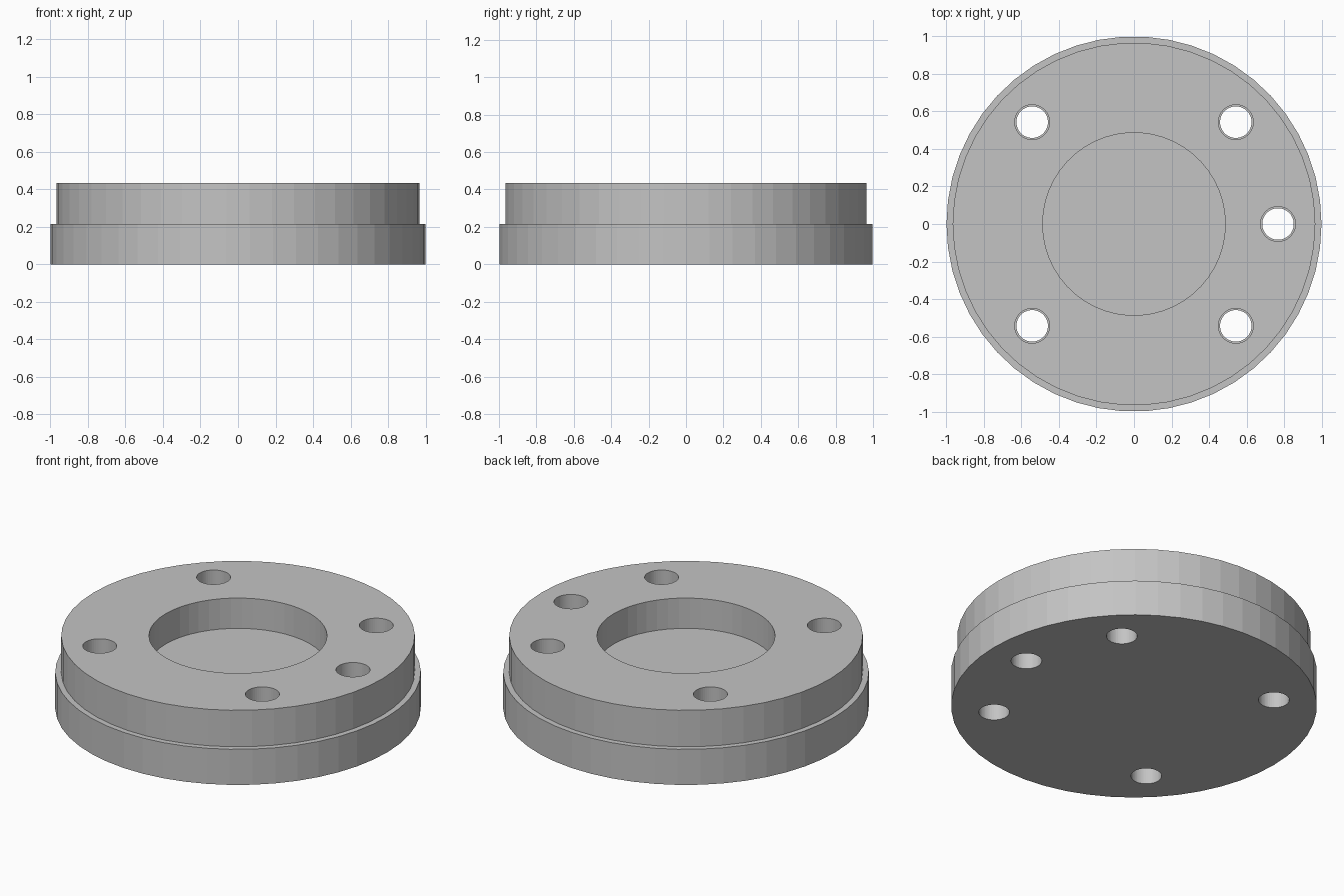
import bpy, bmesh
from math import cos, sin, pi, radians

SIDES = 50

cube = bpy.data.objects.get("Cube")
if cube:
    bpy.data.objects.remove(cube, do_unlink=True)

grey = bpy.data.materials.new("plain grey")
grey.use_nodes = True
colour = (0.55, 0.55, 0.55, 1)
grey.diffuse_color = colour
grey.node_tree.nodes["Principled BSDF"].inputs["Base Color"].default_value = colour


def lathe(name, profile, x=0, y=0):
    """Turn a (radius, height) profile into a closed faceted solid."""
    bm = bmesh.new()
    rings = [[bm.verts.new((r * cos(2 * pi * i / SIDES), r * sin(2 * pi * i / SIDES), z))
              for i in range(SIDES)] for r, z in profile]
    for low, high in zip(rings, rings[1:]):
        for i in range(SIDES):
            j = (i + 1) % SIDES
            bm.faces.new((low[i], low[j], high[j], high[i]))
    bm.faces.new(rings[0][::-1])
    bm.faces.new(rings[-1])
    bmesh.ops.recalc_face_normals(bm, faces=bm.faces)
    mesh = bpy.data.meshes.new(name)
    bm.to_mesh(mesh)
    bm.free()
    mesh.materials.append(grey)
    obj = bpy.data.objects.new(name, mesh)
    obj.location = (x, y, 0)
    bpy.context.collection.objects.link(obj)
    return obj


# Stepped disc with a round blind recess in its top
disc = lathe("flange_disc", [(1, 0), (1, 0.215), (0.967, 0.215), (0.967, 0.435),
                             (0.487, 0.435), (0.487, 0.252)])

# Five stepped through holes, slightly wider in the upper half
bpy.context.view_layer.objects.active = disc
for angle in (0, 45, 135, 225, 315):
    a = radians(angle)
    drill = lathe("hole_cutter", [(0.084, -0.1), (0.084, 0.215), (0.093, 0.215), (0.093, 0.6)],
                  0.768 * cos(a), 0.768 * sin(a))
    drill.hide_render = True
    cut = disc.modifiers.new("bolt_hole", 'BOOLEAN')
    cut.operation = 'DIFFERENCE'
    cut.solver = 'EXACT'
    cut.object = drill
    bpy.ops.object.modifier_apply(modifier=cut.name)
    bpy.data.objects.remove(drill, do_unlink=True)
